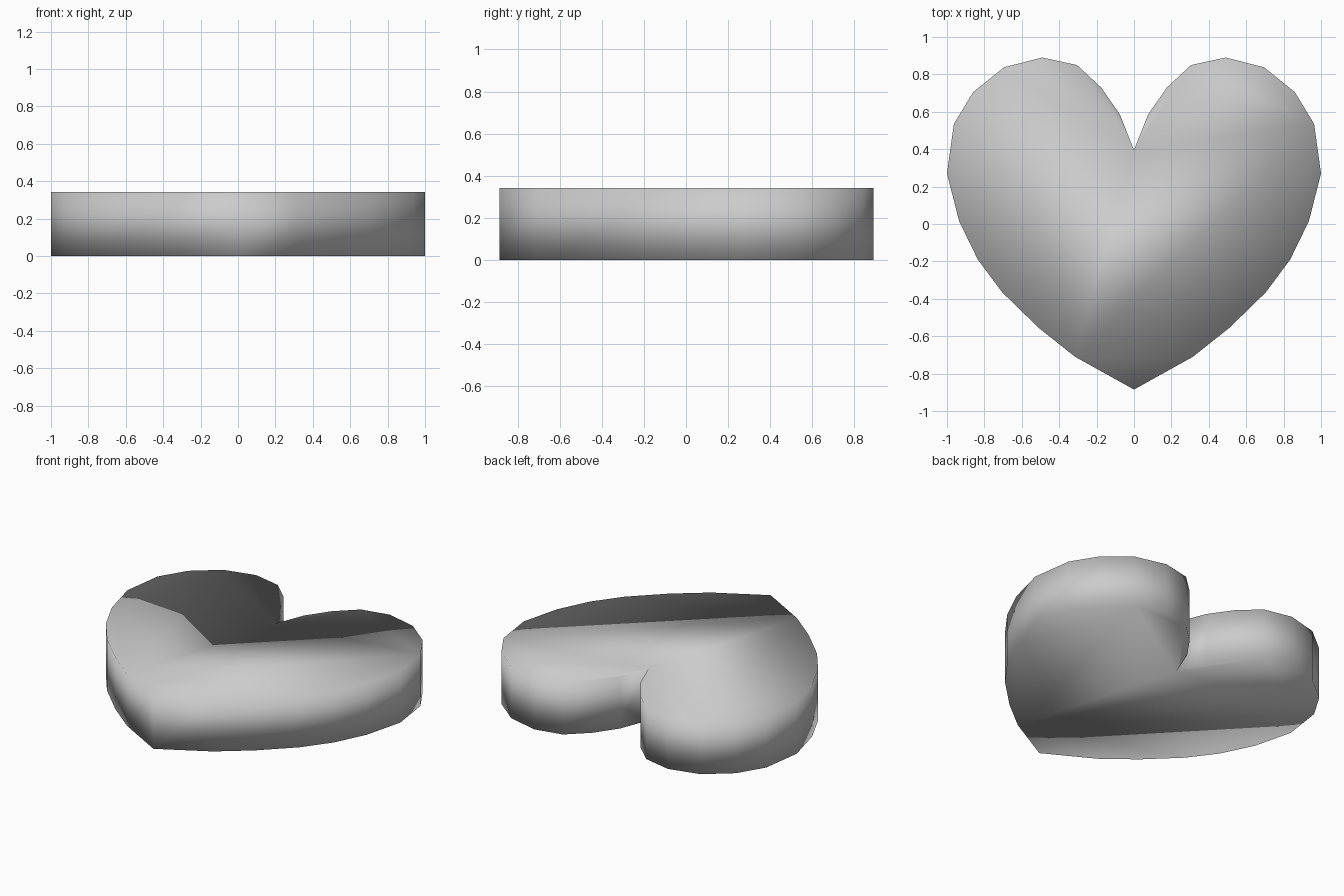
import bpy, bmesh

if "Cube" in bpy.data.objects:
    bpy.data.objects.remove(bpy.data.objects["Cube"])

HEIGHT = 0.342

# Right half of the heart outline, from bottom tip to top notch
half = [(0, -0.885), (0.315, -0.71), (0.51, -0.555), (0.705, -0.365),
        (0.835, -0.19), (0.935, 0.015), (1.0, 0.27), (0.963, 0.535),
        (0.86, 0.705), (0.695, 0.838), (0.49, 0.89), (0.305, 0.85),
        (0.176, 0.73), (0.075, 0.585), (0, 0.395)]
outline = half + [(-x, y) for x, y in reversed(half[1:-1])]

# Heart slab: outline face extruded straight up
bm = bmesh.new()
base = bm.faces.new([bm.verts.new((x, y, 0)) for x, y in outline])
result = bmesh.ops.extrude_face_region(bm, geom=[base], use_keep_orig=True)
top = [g for g in result["geom"] if isinstance(g, bmesh.types.BMVert)]
bmesh.ops.translate(bm, verts=top, vec=(0, 0, HEIGHT))
bmesh.ops.recalc_face_normals(bm, faces=bm.faces)

# Soft shading over the whole slab, including its rims
for face in bm.faces:
    face.smooth = True

mesh = bpy.data.meshes.new("heart")
bm.to_mesh(mesh)
bm.free()
heart = bpy.data.objects.new("heart", mesh)
bpy.context.collection.objects.link(heart)
